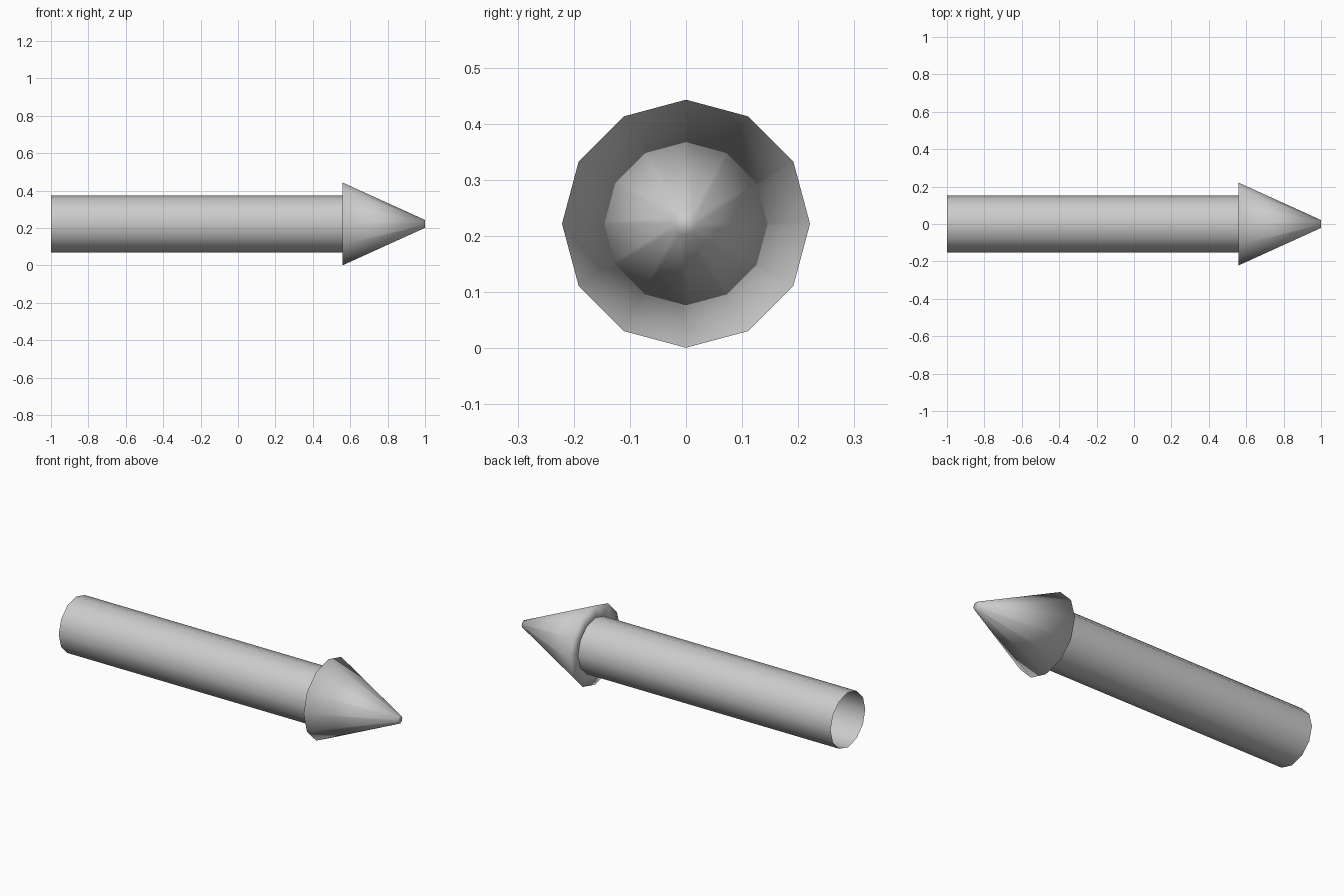
import bpy, bmesh, math

if "Cube" in bpy.data.objects:
    bpy.data.objects.remove(bpy.data.objects["Cube"])

SIDES = 12
AXIS_Z = 0.222


def lathe_x(name, profile, cap_end=False):
    """Revolve (x, radius) points around the arrow's long axis."""
    bm = bmesh.new()
    rings = []
    for x, r in profile:
        rings.append([bm.verts.new((x, r * math.sin(2 * math.pi * i / SIDES),
                                    AXIS_Z + r * math.cos(2 * math.pi * i / SIDES)))
                      for i in range(SIDES)])
    for a, b in zip(rings, rings[1:]):
        for i in range(SIDES):
            j = (i + 1) % SIDES
            bm.faces.new((a[i], b[i], b[j], a[j]))
    if cap_end:
        bm.faces.new(rings[-1])
    bmesh.ops.recalc_face_normals(bm, faces=bm.faces)
    # an open shell can be recalculated inwards: make the first sloped side face outwards
    side = max(bm.faces, key=lambda f: f.calc_area() if len(f.verts) == 4 else 0)
    out = side.calc_center_median()
    out.x, out.z = 0, out.z - AXIS_Z
    if side.normal.dot(out) < 0:
        bmesh.ops.reverse_faces(bm, faces=bm.faces)
    for f in bm.faces:
        f.smooth = True
    mesh = bpy.data.meshes.new(name)
    bm.to_mesh(mesh)
    bm.free()
    obj = bpy.data.objects.new(name, mesh)
    bpy.context.collection.objects.link(obj)
    return obj


# Hollow shaft, open at the tail
lathe_x("arrow_shaft", [(-1.0, 0.153), (0.56, 0.153)])

# Head: flat shoulder ring, cone and small blunt tip
lathe_x("arrow_head", [(0.56, 0.153), (0.56, 0.221), (1.0, 0.021)], cap_end=True)
